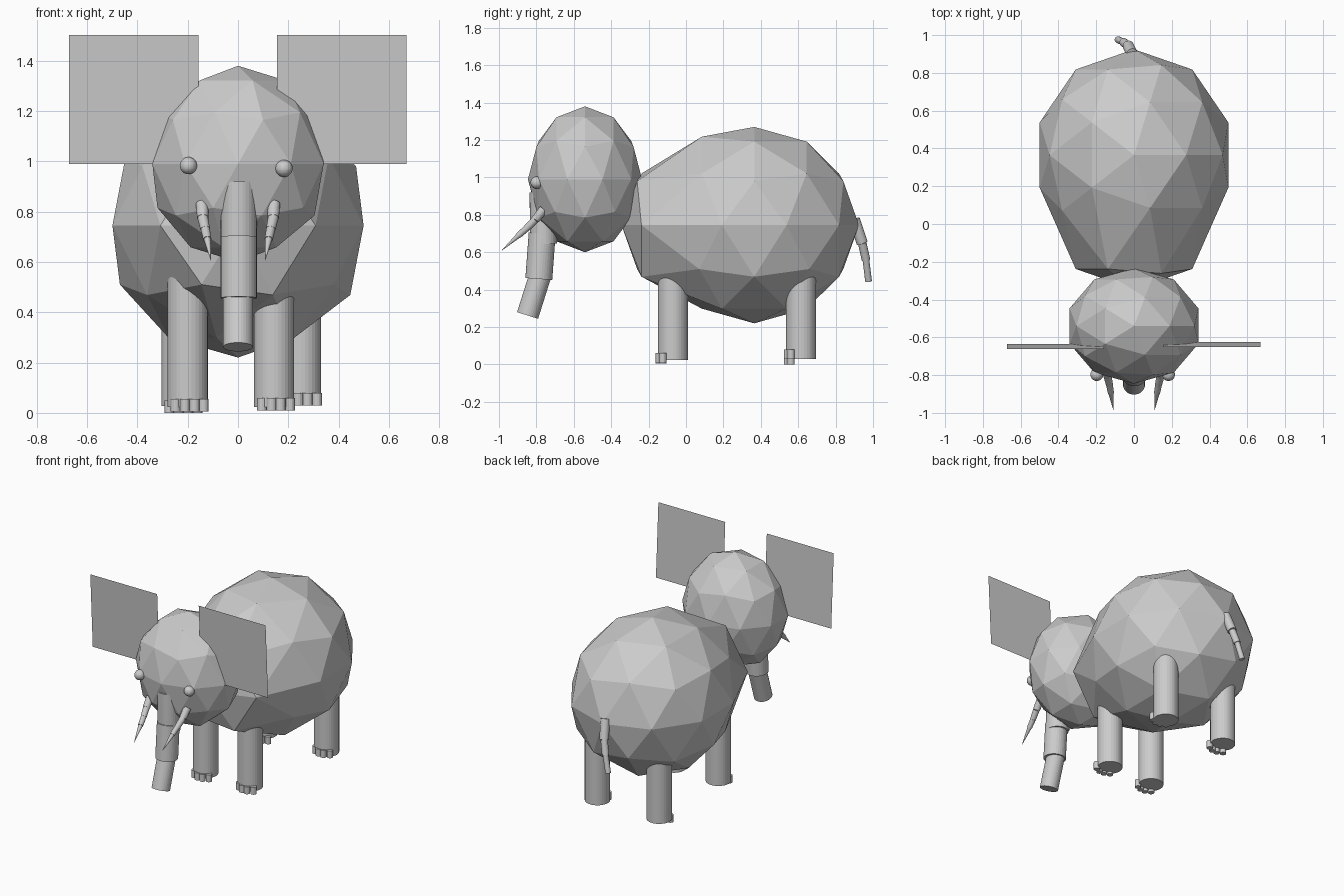
import bpy, math
from mathutils import Vector

if "Cube" in bpy.data.objects:
    bpy.data.objects.remove(bpy.data.objects["Cube"])


def rod(name, a, b, r1, r2=None, sides=32):
    """Cylinder or cone running from point a to point b."""
    a, b = Vector(a), Vector(b)
    d = b - a
    bpy.ops.mesh.primitive_cone_add(vertices=sides, radius1=r1, radius2=r1 if r2 is None else r2,
                                    depth=d.length, location=(a + b) / 2,
                                    rotation=d.to_track_quat('Z', 'Y').to_euler())
    bpy.context.object.name = name


def ico(name, loc, scale):
    """Unit icosphere; its mesh stays in unit space, size comes from the object scale."""
    bpy.ops.mesh.primitive_ico_sphere_add(subdivisions=2, radius=1, location=loc)
    ob = bpy.context.object
    ob.name = name
    ob.scale = scale
    return ob


# body: low-poly ball with the chest pulled forward
body = ico("body", (0, 0.365, 0.745), (0.525, 0.56, 0.525))
for v in body.data.vertices:
    if v.co.y < -0.8:
        v.co.y -= 0.15 / 0.56
    elif v.co.y < -0.45 and v.co.z > 0.8:
        v.co.z += 0.05

# head
ico("head", (0, -0.54, 0.99), (0.358, 0.305, 0.39))

# eyes
for side, x, z in (("left", -0.197, 0.983), ("right", 0.183, 0.972)):
    bpy.ops.mesh.primitive_uv_sphere_add(segments=32, ring_count=16, radius=0.034,
                                         location=(x, -0.797, z))
    bpy.context.object.name = "eye_" + side

# ears: square sheets leaning slightly
for side, x, y in (("left", -0.415, -0.648), ("right", 0.412, -0.639)):
    bpy.ops.mesh.primitive_plane_add(size=0.514, location=(x, y, 1.246),
                                     rotation=(math.radians(93), 0, 0))
    bpy.context.object.name = "ear_" + side

# trunk: three overlapping tubes
rod("trunk_upper", (0.003, -0.764, 0.92), (0.003, -0.762, 0.645), 0.072)
rod("trunk_middle", (0.003, -0.769, 0.70), (0.003, -0.787, 0.457), 0.072)
rod("trunk_lower", (0, -0.775, 0.49), (0, -0.847, 0.262), 0.059)

# tusks: shrinking tubes ending in a cone
tusk = [(0.143, -0.76, 0.83), (0.140, -0.805, 0.775), (0.130, -0.85, 0.73),
        (0.122, -0.895, 0.69), (0.108, -0.99, 0.605)]
radii = (0.025, 0.021, 0.018, 0.014)
for side, s in (("left", -1), ("right", 1)):
    pts = [(s * x, y, z) for x, y, z in tusk]
    for i, r in enumerate(radii):
        rod(f"tusk_{side}_{i + 1}", pts[i], pts[i + 1], r, 0 if i == 3 else r * 0.9)

# tail: three shrinking tubes
tail = [(-0.01, 0.90, 0.775), (-0.03, 0.942, 0.65), (-0.055, 0.962, 0.56), (-0.085, 0.976, 0.445)]
for i, r in enumerate((0.030, 0.023, 0.018)):
    rod(f"tail_{i + 1}", tail[i], tail[i + 1], r)

# legs, each with four toes around the front
legs = (("front_leg_left", -0.20, -0.07, 0.023, 0.005), ("front_leg_right", 0.143, -0.07, 0.023, 0.01),
        ("rear_leg_left", -0.225, 0.615, 0.028, 0.0), ("rear_leg_right", 0.25, 0.615, 0.03, 0.03))
for name, x, y, foot, toe in legs:
    rod(name, (x, y, foot), (x, y, 0.56), 0.08)
    for i in range(4):
        k = i - 1.5
        tx, ty = x + 0.008 + k * 0.037, y - 0.072 + 0.018 * (abs(k) - 0.5)
        rod(f"{name}_toe_{i + 1}", (tx, ty, toe), (tx, ty, toe + 0.05), 0.02, sides=16)
